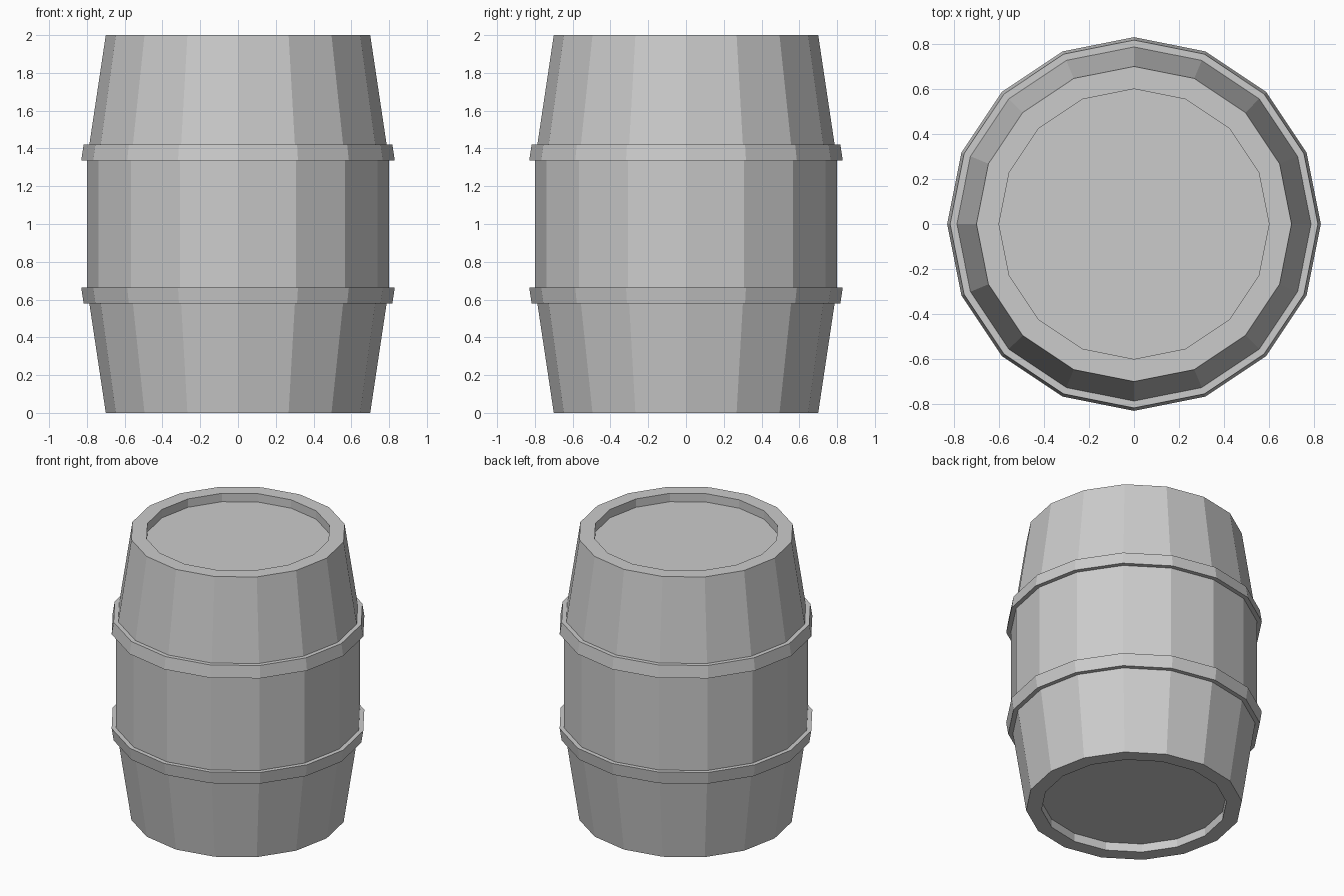
import bpy, bmesh
from math import sin, cos, pi

if "Cube" in bpy.data.objects:
    bpy.data.objects.remove(bpy.data.objects["Cube"])

SIDES = 16


def lathe(name, profile, closed):
    """Spin an (r, z) profile about z; closed loops it, otherwise ends get n-gon caps."""
    bm = bmesh.new()
    rings = [[bm.verts.new((r * cos(2 * pi * i / SIDES), r * sin(2 * pi * i / SIDES), z))
              for i in range(SIDES)] for r, z in profile]
    pairs = list(zip(rings, rings[1:]))
    if closed:
        pairs.append((rings[-1], rings[0]))
    else:
        bm.faces.new(rings[0])
        bm.faces.new(rings[-1])
    for a, b in pairs:
        for i in range(SIDES):
            j = (i + 1) % SIDES
            bm.faces.new((a[i], a[j], b[j], b[i]))
    bmesh.ops.recalc_face_normals(bm, faces=bm.faces)
    mesh = bpy.data.meshes.new(name)
    bm.to_mesh(mesh)
    bm.free()
    obj = bpy.data.objects.new(name, mesh)
    bpy.context.collection.objects.link(obj)
    return obj


# Barrel body with recessed heads; the top half mirrors the bottom
half = [(0.60, 0.06), (0.60, 0.0), (0.70, 0.0), (0.80, 0.667)]
lathe("barrel_body", half + [(r, 2 - z) for r, z in reversed(half)], False)

# Hoops following the taper, slightly sunk into the staves
hoop = [(0.775, 0.578), (0.817, 0.578), (0.83, 0.664), (0.79, 0.664)]
lathe("lower_hoop", hoop, True)
lathe("upper_hoop", [(r, 2 - z) for r, z in hoop], True)
